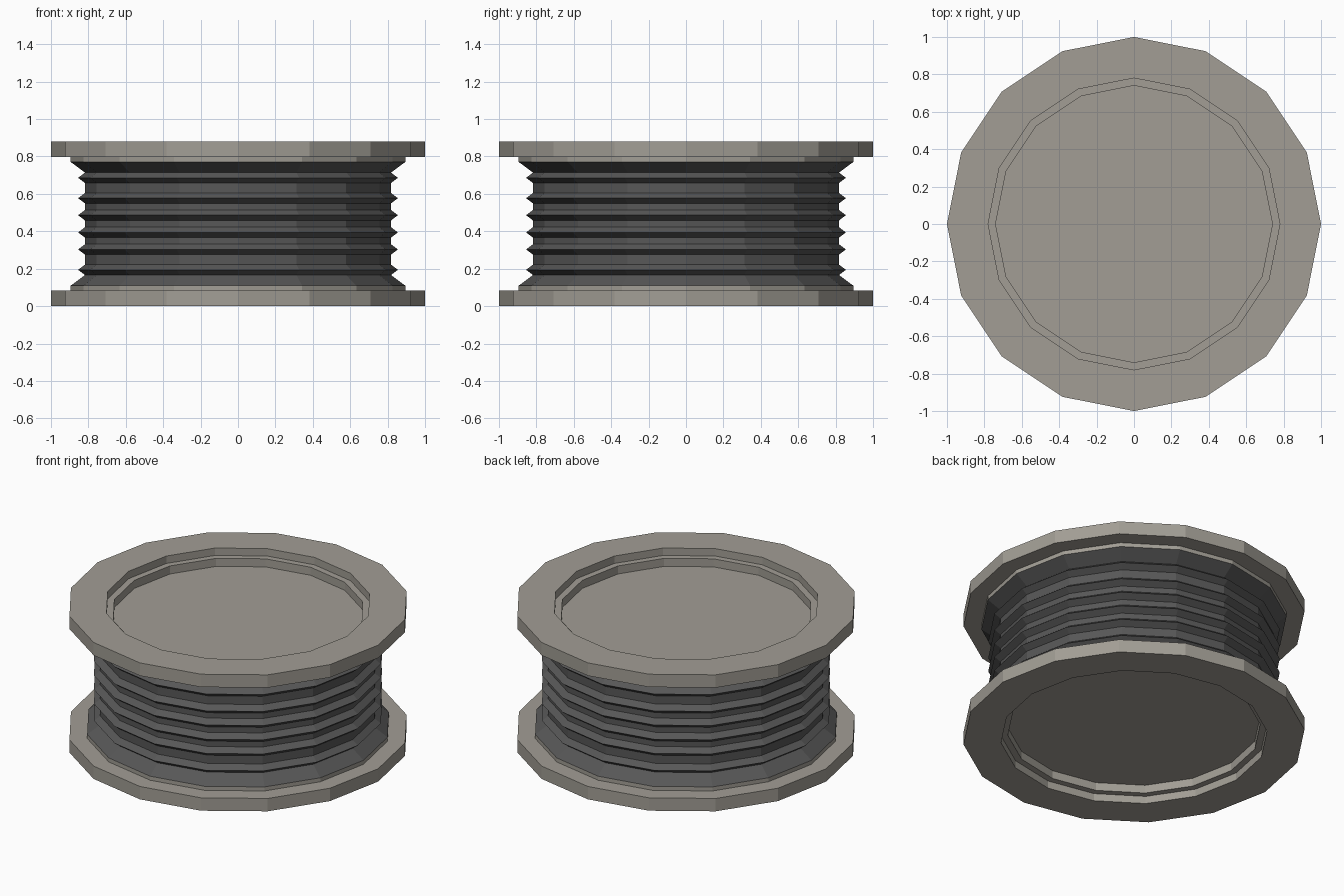
import bpy, bmesh, math

if "Cube" in bpy.data.objects:
    bpy.data.objects.remove(bpy.data.objects["Cube"])

SIDES = 16
HEIGHT = 0.88
MID = HEIGHT / 2


def material(name, rgb):
    m = bpy.data.materials.new(name)
    m.diffuse_color = (*rgb, 1.0)
    m.use_nodes = True
    m.node_tree.nodes["Principled BSDF"].inputs["Base Color"].default_value = m.diffuse_color
    return m


def lathe(name, profile, mat, cap_first=False, cap_last=False):
    """Revolve a top-to-bottom (radius, z) profile around z with flat faces."""
    bm = bmesh.new()
    rings = []
    for r, z in profile:
        rings.append([bm.verts.new((r * math.cos(2 * math.pi * i / SIDES),
                                    r * math.sin(2 * math.pi * i / SIDES), z))
                      for i in range(SIDES)])
    for a, b in zip(rings, rings[1:]):
        for i in range(SIDES):
            j = (i + 1) % SIDES
            bm.faces.new((a[i], b[i], b[j], a[j]))
    if cap_first:
        bm.faces.new(rings[0])
    if cap_last:
        bm.faces.new(rings[-1][::-1])
    mesh = bpy.data.meshes.new(name)
    bm.to_mesh(mesh)
    bm.free()
    mesh.materials.append(mat)
    obj = bpy.data.objects.new(name, mesh)
    bpy.context.collection.objects.link(obj)
    return obj


metal = material("warm grey metal", (0.36, 0.34, 0.30))
rubber = material("dark grey rubber", (0.095, 0.095, 0.095))

# Flanges: stepped recess, wide rim, then a narrow collar
flange = [(0.74, 0.78), (0.74, 0.832), (0.78, 0.832), (0.78, HEIGHT),
          (1.0, HEIGHT), (1.0, 0.797), (0.895, 0.797), (0.895, 0.771)]
lathe("top_flange", flange, metal, cap_first=True)
lathe("bottom_flange", [(r, HEIGHT - z) for r, z in reversed(flange)],
      metal, cap_last=True)

# Bellows: flared ends with six pointed ridges between
bellows = [(0.895, 0.771)]
for offset in (0.246, 0.137, 0.046, -0.046, -0.137, -0.246):
    z = MID + offset
    bellows += [(0.818, z + 0.028), (0.855, z), (0.818, z - 0.028)]
bellows.append((0.895, HEIGHT - 0.771))
lathe("bellows", bellows, rubber)
